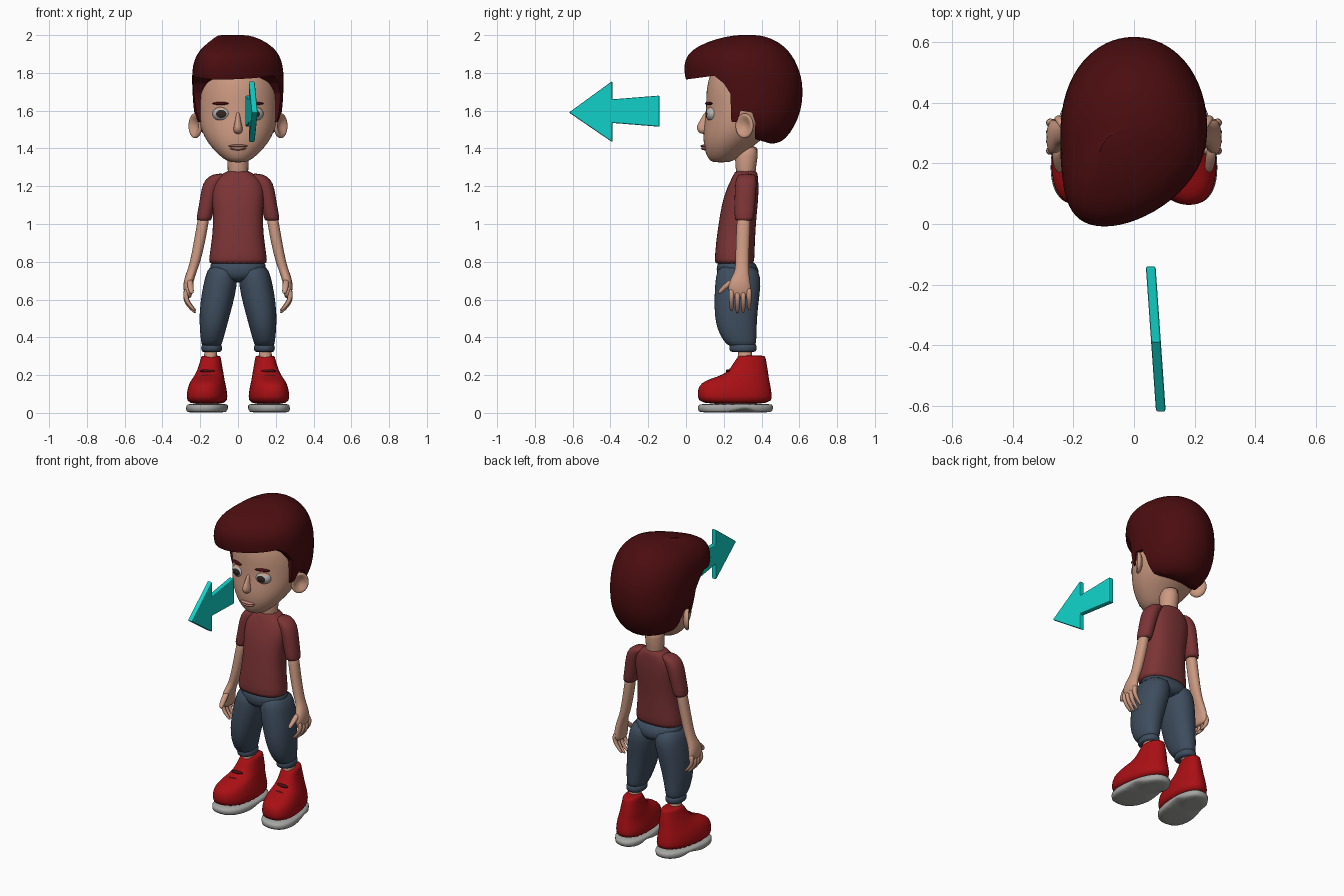
import bpy, bmesh, math
from mathutils import Matrix, Vector

if "Cube" in bpy.data.objects:
    bpy.data.objects.remove(bpy.data.objects["Cube"], do_unlink=True)


def material(name, red, green, blue):
    mat = bpy.data.materials.new(name)
    mat.use_nodes = True
    colour = (red, green, blue, 1)
    mat.diffuse_color = colour
    shader = next(n for n in mat.node_tree.nodes if n.type == "BSDF_PRINCIPLED")
    shader.inputs["Base Color"].default_value = colour
    shader.inputs["Roughness"].default_value = 0.7
    return mat


skin = material("skin", .6, .32, .22)
hair_red = material("dark red hair", .07, .004, .005)
shirt_red = material("faded red cloth", .2, .034, .036)
denim = material("blue denim", .048, .073, .11)
shoe_red = material("bright red leather", .4, .005, .007)
sole_grey = material("grey rubber", .38, .38, .37)
teal = material("teal", .005, .65, .59)
eye_grey = material("eye grey", .45, .45, .45)
pupil_dark = material("pupil brown", .03, .02, .015)
lip_pink = material("lip pink", .5, .22, .17)


def finish(name, bm, mats, mirror=False, smooth=True, subdivide=0):
    bmesh.ops.recalc_face_normals(bm, faces=bm.faces)
    for face in bm.faces:
        face.smooth = smooth
    mesh = bpy.data.meshes.new(name)
    bm.to_mesh(mesh)
    bm.free()
    for mat in mats:
        mesh.materials.append(mat)
    obj = bpy.data.objects.new(name, mesh)
    bpy.context.scene.collection.objects.link(obj)
    if mirror:
        obj.modifiers.new("mirror", "MIRROR").use_mirror_merge = False
    if subdivide:
        sub = obj.modifiers.new("subdivision", "SUBSURF")
        sub.levels = sub.render_levels = subdivide
    return obj


def loft(name, rows, mat, mirror=False, power=2.2, sides=20, warp=None):
    """Stack of level rings; each row is centre x, z, half width, front y, back y."""
    bm = bmesh.new()
    rings = []
    for x, z, half, front, back in rows:
        ring = []
        for i in range(sides):
            angle = math.tau * i / sides
            u, v = (math.copysign(abs(k) ** (2 / power), k)
                    for k in (math.cos(angle), math.sin(angle)))
            co = Vector((x + half * u, (front + back) / 2 - v * (back - front) / 2, z))
            if warp:
                warp(co, v, x)
            ring.append(bm.verts.new(co))
        rings.append(ring)
    for low, high in zip(rings, rings[1:]):
        for i in range(sides):
            j = (i + 1) % sides
            bm.faces.new((low[i], low[j], high[j], high[i]))
    bm.faces.new(rings[0])
    bm.faces.new(rings[-1])
    return finish(name, bm, [mat], mirror, subdivide=1)


def ball(name, centre, size, mats, mirror=False, turn=0, warp=None, rule=None):
    """Ellipsoid with its poles facing front and back."""
    bm = bmesh.new()
    bmesh.ops.create_uvsphere(bm, u_segments=32, v_segments=16, radius=1)
    bm.transform(Matrix.Rotation(math.pi / 2, 4, "X"))
    for vert in bm.verts:
        if warp:
            warp(vert.co)
    for face in bm.faces:
        if rule:
            face.material_index = rule(face.calc_center_median())
    bm.transform(Matrix.Translation(centre) @ Matrix.Rotation(turn, 4, "Z")
                 @ Matrix.Diagonal((*size, 1)))
    return finish(name, bm, mats, mirror)


def prism(name, outline, x, thick, mat):
    """Side outline (y, z) extruded along x."""
    bm = bmesh.new()
    face = bm.faces.new([bm.verts.new((x - thick / 2, y, z)) for y, z in outline])
    new = bmesh.ops.extrude_face_region(bm, geom=[face])["geom"]
    bmesh.ops.translate(bm, vec=(thick, 0, 0),
                        verts=[g for g in new if isinstance(g, bmesh.types.BMVert)])
    return finish(name, bm, [mat], smooth=False)


# Head and neck
loft("head", [(0, 1.325, .04, .14, .23), (0, 1.345, .08, .115, .27),
              (0, 1.4, .138, .095, .34), (0, 1.46, .18, .09, .42),
              (0, 1.52, .203, .095, .47), (0, 1.58, .213, .105, .5),
              (0, 1.66, .216, .105, .52), (0, 1.76, .21, .11, .53),
              (0, 1.86, .16, .16, .48), (0, 1.91, .08, .22, .4)],
     skin, power=2, sides=28)
loft("neck", [(0, 1.2, .06, .27, .37), (0, 1.3, .052, .262, .366),
              (0, 1.43, .065, .25, .4)], skin, power=2)

# Face details
loft("nose", [(0, 1.475, .012, .08, .14), (0, 1.49, .027, .06, .14),
              (0, 1.515, .024, .05, .14), (0, 1.55, .014, .075, .14),
              (0, 1.6, .01, .1, .14)], skin, sides=12)


def eye_rule(c):
    if c.z > .66:
        return 2
    return 1 if c.y < -.84 else 0


ball("eyes", (.085, .139, 1.583), (.05, .036, .039), [eye_grey, pupil_dark, skin],
     mirror=True, turn=.12, rule=eye_rule)
ball("eyebrows", (.092, .121, 1.638), (.046, .012, .008), [hair_red], mirror=True, turn=.36)
ball("upper_lip", (0, .1, 1.413), (.05, .023, .008), [lip_pink])
ball("lower_lip", (0, .1, 1.4), (.042, .021, .01), [lip_pink])


def dish(co):
    if co.x > 0:
        co.x *= 1.6 * (co.y ** 2 + co.z ** 2) - .4


ball("ears", (.226, .31, 1.52), (.024, .055, .066), [skin], mirror=True, turn=-.6, warp=dish)


# Hair: full mass with a swept quiff, trimmed along the hairline
def sweep(co, front, x):
    rise = min(max((co.z - 1.62) / .14, 0), 1)
    co.x -= .1 * rise * max(front, 0) ** 2


hair = loft("hair", [(0, 1.42, .1, .25, .48), (0, 1.45, .17, .15, .53),
                     (0, 1.52, .22, .09, .578), (0, 1.6, .236, .06, .61),
                     (0, 1.68, .241, .03, .62), (0, 1.75, .244, 0, .617),
                     (0, 1.81, .243, -.013, .603), (0, 1.87, .232, -.008, .577),
                     (0, 1.92, .205, .025, .543), (0, 1.965, .15, .11, .49),
                     (0, 1.995, .08, .22, .42), (0, 2.001, .03, .29, .36)],
            hair_red, power=2.05, sides=32, warp=sweep)
cutter = prism("hairline_cutter", [(-.3, 1.765), (0, 1.765), (.15, 1.785), (.2, 1.745),
                                   (.235, 1.69), (.24, 1.54), (.27, 1.54), (.29, 1.6),
                                   (.35, 1.59), (.367, 1.54), (.365, 1.45), (.45, 1.425),
                                   (.6, 1.3), (-.3, 1.3)], 0, 1, hair_red)
cutter.hide_render = True
trim = hair.modifiers.new("hairline", "BOOLEAN")
trim.operation = "DIFFERENCE"
trim.object = cutter
bpy.context.view_layer.update()
graph = bpy.context.evaluated_depsgraph_get()
trimmed = bpy.data.meshes.new_from_object(hair.evaluated_get(graph))
hair.modifiers.clear()
hair.data = trimmed
trimmed.materials.clear()
trimmed.materials.append(hair_red)
for polygon in trimmed.polygons:
    polygon.use_smooth = True
trimmed.set_sharp_from_angle(angle=math.radians(40))
bpy.data.objects.remove(cutter, do_unlink=True)

# Shirt
loft("shirt_body", [(0, .785, .152, .155, .358), (0, .8, .157, .15, .362),
                    (0, .9, .141, .158, .365), (0, 1, .131, .172, .37),
                    (0, 1.1, .135, .188, .38), (0, 1.17, .142, .208, .385),
                    (0, 1.23, .13, .235, .383), (0, 1.262, .085, .252, .38),
                    (0, 1.285, .058, .262, .374)], shirt_red, power=2.4, sides=28)
loft("sleeves", [(.18, 1.016, .036, .265, .352), (.18, 1.025, .042, .256, .36),
                 (.165, 1.1, .042, .257, .366), (.147, 1.19, .047, .257, .374),
                 (.125, 1.24, .05, .263, .374), (.09, 1.268, .035, .28, .365)],
     shirt_red, mirror=True)

# Arms and hands
loft("arms", [(.262, .605, .016, .235, .34), (.265, .64, .022, .224, .346),
              (.265, .68, .026, .224, .342), (.255, .72, .027, .24, .336),
              (.244, .75, .026, .26, .333), (.226, .8, .028, .261, .333),
              (.205, .9, .03, .264, .336), (.187, 1, .031, .267, .341),
              (.178, 1.06, .03, .275, .34)], skin, mirror=True)
for number, drop in enumerate((.01, 0, 0, .015)):
    y = .241 + .031 * number
    path = [(.27, .65, .014), (.28, .61, .014), (.268, .575, .013),
            (.243, .545, .011), (.225, .527, .007)]
    loft(f"finger_{number + 1}", [(x, z + drop, r, y - r, y + r) for x, z, r in path],
         skin, mirror=True, sides=10)
loft("thumbs", [(.245, .63, .009, .17, .188), (.247, .645, .014, .167, .2),
                (.252, .67, .018, .19, .235), (.255, .71, .016, .23, .275)],
     skin, mirror=True, sides=12)

# Trousers
loft("trouser_seat", [(0, .69, .06, .2, .36), (0, .72, .13, .163, .387),
                      (0, .76, .156, .16, .388), (0, .82, .142, .168, .352)],
     denim, sides=28)
loft("trouser_legs", [(.14, .345, .05, .23, .37), (.139, .38, .058, .198, .373),
                      (.133, .44, .07, .164, .375), (.124, .52, .082, .149, .378),
                      (.105, .62, .091, .149, .39), (.088, .72, .088, .155, .402),
                      (.077, .79, .075, .172, .365)], denim, mirror=True)
loft("trouser_cuffs", [(.14, .32, .048, .24, .365), (.14, .33, .056, .228, .375),
                       (.14, .355, .056, .228, .376), (.14, .368, .048, .235, .37)],
     denim, mirror=True)
loft("ankles", [(.15, .2, .036, .27, .36), (.146, .28, .034, .274, .35),
                (.143, .37, .036, .272, .352)], skin, mirror=True)


# Shoes, wider at the toe and turned slightly outward
def toe_out(co, front, x):
    co.x = x + (co.x - x) * (1 + .1 * front) + .1 * (.27 - co.y)


def arch(co, front, x):
    toe_out(co, front, x)
    if co.z < .02:
        co.z += .025 * math.exp(-((co.y - .31) / .04) ** 2)


loft("shoe_soles", [(.16, 0, .1, .075, .445), (.16, .008, .108, .063, .46),
                    (.16, .04, .108, .06, .464), (.16, .05, .1, .07, .455)],
     sole_grey, mirror=True, power=2.4, sides=28, warp=arch)
loft("shoe_uppers", [(.16, .042, .104, .066, .458), (.16, .09, .106, .06, .456),
                     (.16, .13, .1, .062, .45), (.159, .158, .092, .08, .445),
                     (.157, .18, .083, .125, .44), (.154, .2, .075, .195, .437),
                     (.152, .235, .064, .235, .432), (.15, .275, .055, .258, .425),
                     (.15, .298, .051, .275, .42), (.15, .304, .043, .285, .412)],
     shoe_red, mirror=True, power=2.3, sides=28, warp=toe_out)
for number, (y, z) in enumerate(((.19, .193), (.225, .222))):
    ball(f"laces_{number + 1}", (.162, y, z), (.04, .014, .009), [hair_red],
         mirror=True, turn=-.1)

# Arrow hovering before the face
arrow = prism("arrow", [(-.14, 1.515), (-.14, 1.68), (-.39, 1.66), (-.39, 1.757),
                        (-.62, 1.59), (-.39, 1.433), (-.39, 1.535)], 0, .032, teal)
for vert in arrow.data.vertices:
    vert.co.x += .055 - .07 * (vert.co.y + .14)
edge = arrow.modifiers.new("bevel", "BEVEL")
edge.width = .006
edge.segments = 2
